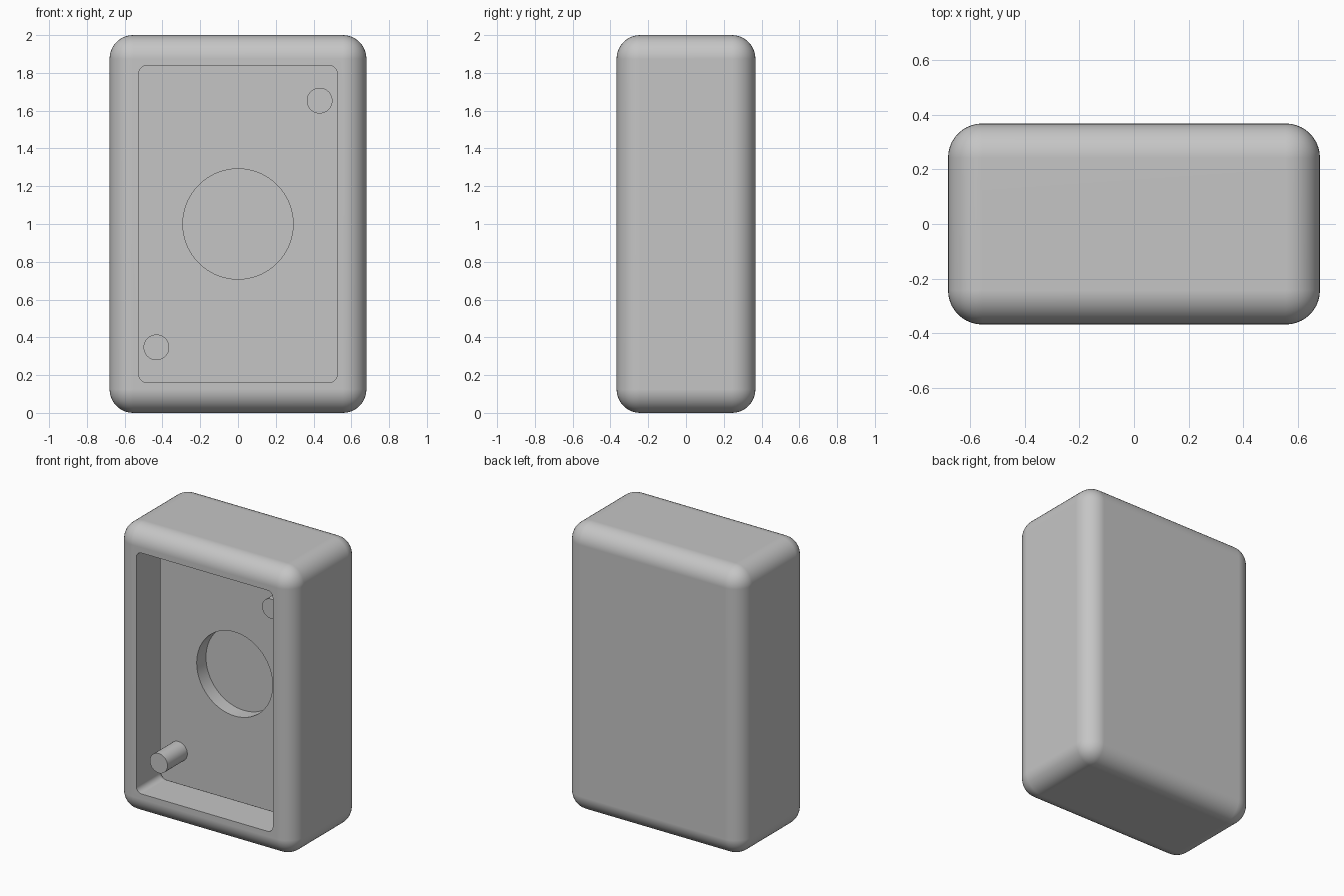
import bpy
import bmesh
from math import sin, cos, pi, radians

if "Cube" in bpy.data.objects:
    bpy.data.objects.remove(bpy.data.objects["Cube"], do_unlink=True)

# Overall sizes
WIDTH, DEPTH, HEIGHT = 1.36, 0.735, 2.0
MID = HEIGHT / 2
FRONT = -DEPTH / 2
FLOOR = -0.037      # back wall of the recess
DISH = 0.065        # bottom of the round pocket

grey = bpy.data.materials.new("plain grey")
grey.use_nodes = True
colour = (0.56, 0.56, 0.56, 1)
grey.diffuse_color = colour
grey.node_tree.nodes["Principled BSDF"].inputs["Base Color"].default_value = colour


def finish(name, bm):
    """Turn a bmesh into a grey object."""
    bmesh.ops.recalc_face_normals(bm, faces=bm.faces)
    mesh = bpy.data.meshes.new(name)
    bm.to_mesh(mesh)
    bm.free()
    mesh.materials.append(grey)
    obj = bpy.data.objects.new(name, mesh)
    bpy.context.collection.objects.link(obj)
    return obj


def loft(name, rings):
    """Skin equal-length rings of points and cap both ends."""
    bm = bmesh.new()
    loops = [[bm.verts.new(p) for p in ring] for ring in rings]
    count = len(loops[0])
    for a, b in zip(loops, loops[1:]):
        for i in range(count):
            j = (i + 1) % count
            bm.faces.new((a[i], a[j], b[j], b[i]))
    bm.faces.new(loops[0])
    bm.faces.new(loops[-1])
    return finish(name, bm)


def rounded_rect(y, half_w, half_h, radius, steps=8):
    points = []
    corners = ((1, 1), (-1, 1), (-1, -1), (1, -1))
    for k, (sx, sz) in enumerate(corners):
        for i in range(steps + 1):
            t = (k + i / steps) * pi / 2
            points.append((sx * (half_w - radius) + radius * cos(t), y,
                           MID + sz * (half_h - radius) + radius * sin(t)))
    return points


def circle(y, x, z, radius, sides):
    return [(x + radius * cos(2 * pi * i / sides), y,
             z + radius * sin(2 * pi * i / sides)) for i in range(sides)]


def rod(name, x, z, radius, y0, y1, sides=48):
    return loft(name, [circle(y, x, z, radius, sides) for y in (y0, y1)])


def select_only(obj):
    bpy.ops.object.select_all(action='DESELECT')
    obj.select_set(True)
    bpy.context.view_layer.objects.active = obj


def cut(target, cutter):
    mod = target.modifiers.new("cut", 'BOOLEAN')
    mod.operation = 'DIFFERENCE'
    mod.solver = 'EXACT'
    mod.object = cutter
    select_only(target)
    bpy.ops.object.modifier_apply(modifier=mod.name)
    bpy.data.objects.remove(cutter, do_unlink=True)


# Housing: block with all edges rounded
bm = bmesh.new()
bmesh.ops.create_cube(bm, size=1)
for v in bm.verts:
    v.co.x *= WIDTH
    v.co.y *= DEPTH
    v.co.z = v.co.z * HEIGHT + MID
bmesh.ops.bevel(bm, geom=bm.edges[:], offset=0.125, offset_type='OFFSET',
                segments=10, profile=0.5, affect='EDGES')
housing = finish("housing", bm)

# Recess: straight walls that round outward just ahead of the floor
flare, start = 0.06, -0.12
stations = [(FRONT - 0.1, 0)]
for i in range(9):
    t = i / 8 * pi / 2
    stations.append((start + flare * sin(t), flare * (1 - cos(t))))
stations.append((FLOOR, flare))
recess = loft("recess_cutter", [rounded_rect(y, 0.525 + g, 0.838 + g, 0.04 + g)
                                for y, g in stations])
cut(housing, recess)

# Round pocket in the recess floor
cut(housing, rod("pocket_cutter", 0, MID, 0.292, FLOOR - 0.05, DISH, 96))

# Mounting pins in opposite corners
pins = [rod(name, side * 0.432, MID + side * 0.653, 0.068, -0.255, FLOOR + 0.01)
        for name, side in (("upper_left_pin", 1), ("lower_right_pin", -1))]

for obj in [housing] + pins:
    select_only(obj)
    bpy.ops.object.shade_smooth_by_angle(angle=radians(35))

# Keep the broad faces flat beside the rounded edges
weighted = housing.modifiers.new("flat_faces", 'WEIGHTED_NORMAL')
weighted.keep_sharp = True
